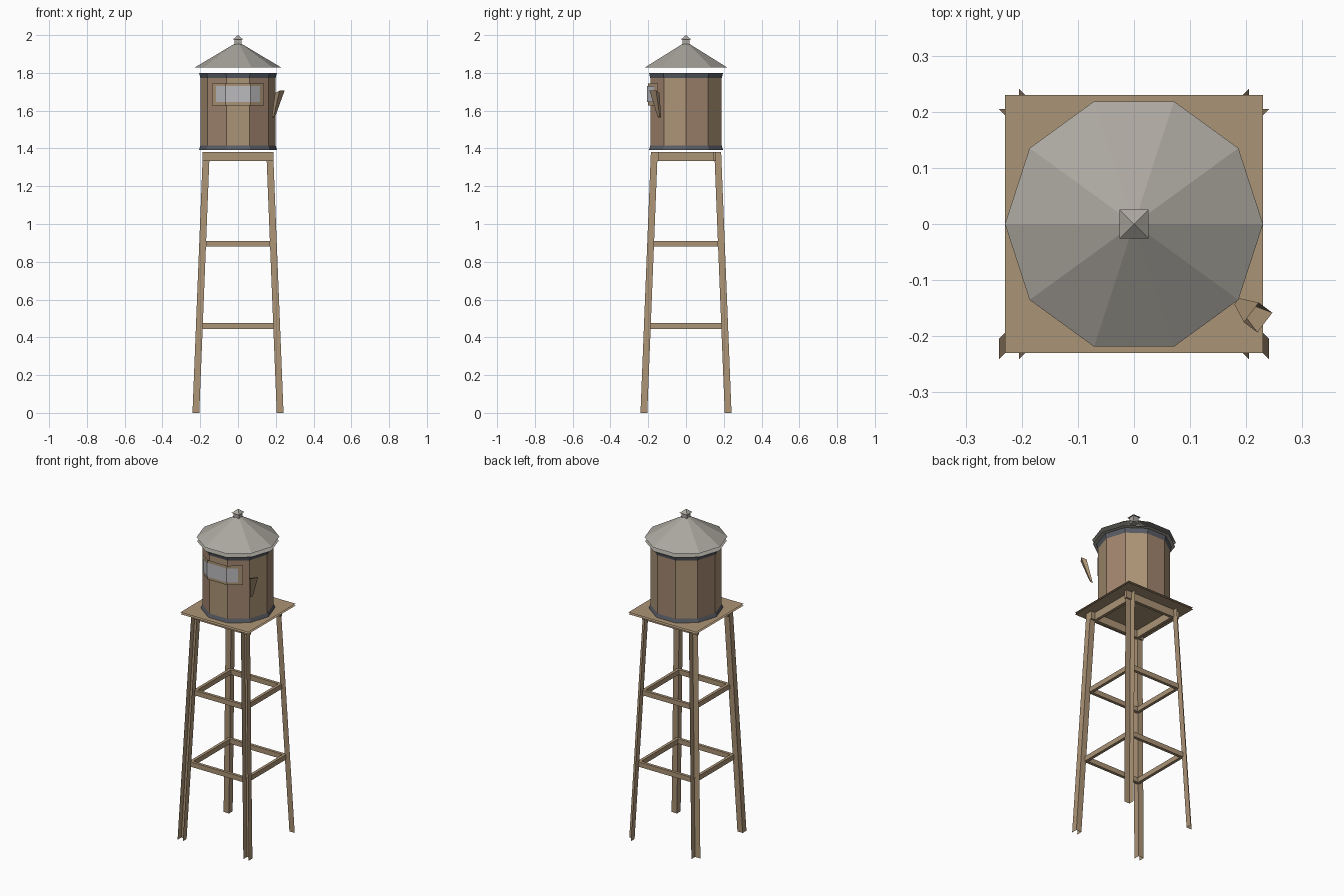
import bpy
from math import cos, sin, radians
from mathutils import Vector

if "Cube" in bpy.data.objects:
    bpy.data.objects.remove(bpy.data.objects["Cube"])


def material(name, rgb):
    m = bpy.data.materials.new(name)
    m.use_nodes = True
    m.diffuse_color = (*rgb, 1)
    m.node_tree.nodes["Principled BSDF"].inputs["Base Color"].default_value = (*rgb, 1)
    return m


wood = material("tan wood", (0.41, 0.295, 0.18))
stave = material("reddish wood", (0.36, 0.235, 0.16))
metal = material("roof grey", (0.41, 0.39, 0.35))
dark = material("dark hoop grey", (0.1, 0.11, 0.13))
pale = material("pale sign grey", (0.5, 0.5, 0.52))

SIDES = 10


def build(name, verts, faces, *mats):
    me = bpy.data.meshes.new(name)
    me.from_pydata(verts, [], faces)
    for m in mats:
        me.materials.append(m)
    ob = bpy.data.objects.new(name, me)
    bpy.context.collection.objects.link(ob)
    return ob


def ring(r, z, n=SIDES, turn=0):
    step = 360 / n
    return [Vector((r * cos(radians(turn + step * i)), r * sin(radians(turn + step * i)), z))
            for i in range(n)]


def loft(name, rings, mat, caps=True):
    """Join rings of equal count into a skin, optionally capped."""
    n = len(rings[0])
    verts = [v for r in rings for v in r]
    faces = [(k * n + i, k * n + (i + 1) % n, (k + 1) * n + (i + 1) % n, (k + 1) * n + i)
             for k in range(len(rings) - 1) for i in range(n)]
    if caps:
        faces += [tuple(reversed(range(n))), tuple(range(len(verts) - n, len(verts)))]
    return build(name, verts, faces, mat)


def cone(name, base, tip, mat):
    n = len(base)
    return build(name, base + [Vector((0, 0, tip))],
                 [(i, (i + 1) % n, n) for i in range(n)], mat)


def box(name, centre, size, mat):
    x, y, z = (s / 2 for s in size)
    rings = [[Vector(centre) + Vector((a * x, b * y, c * z))
              for a, b in ((-1, -1), (1, -1), (1, 1), (-1, 1))] for c in (-1, 1)]
    return loft(name, rings, mat)


# Tank with alternating staves
tank = loft("tank", [ring(0.198, 1.395), ring(0.198, 1.8)], wood, caps=False)
tank.data.materials.append(stave)
for p in tank.data.polygons:
    p.material_index = (p.index + 1) % 2

# Flared hoops at both ends of the tank
loft("bottom_hoop", [ring(0.206, 1.393), ring(0.199, 1.415)], dark, caps=False)
loft("top_hoop", [ring(0.199, 1.772), ring(0.206, 1.8)], dark, caps=False)

# Roof, its flat soffit and the cap on top
cone("roof", ring(0.23, 1.828), 1.965, metal)
build("roof_soffit", ring(0.226, 1.803), [tuple(range(SIDES))], metal)
box("cap_post", (0, 0, 1.96), (0.036, 0.036, 0.04), metal)
cap = ring(0.037, 1.978, 4, 45)
cone("cap_top", cap, 2.0, metal)
build("cap_underside", cap, [(3, 2, 1, 0)], metal)


# Sign wrapped around the front staves
def wrapped_panel(name, r, half, low, high, mat):
    fold_x, fold_y = r * cos(radians(72)), -r * sin(radians(72))
    end_x, end_y = r * cos(radians(36)), -r * sin(radians(36))
    t = (half - fold_x) / (end_x - fold_x)
    y = fold_y + t * (end_y - fold_y)
    path = [(-half, y), (-fold_x, fold_y), (fold_x, fold_y), (half, y)]
    verts = [(px, py, z) for z in (low, high) for px, py in path]
    return build(name, verts, [(i, i + 1, i + 5, i + 4) for i in range(3)], mat)


wrapped_panel("sign_board", 0.211, 0.138, 1.627, 1.745, wood)
wrapped_panel("sign_face", 0.216, 0.117, 1.645, 1.731, pale)

# Raised spout: a tapered trough leaning away from the tank
out = Vector((cos(radians(-37)), sin(radians(-37)), 0))
side = Vector((-out.y, out.x, 0))


def spout_ring(r, z, width, depth):
    c = out * r + Vector((0, 0, z))
    return [c + side * width * a + out * depth * b + Vector((0, 0, depth * b * 0.4))
            for a, b in ((-0.5, -0.5), (-0.5, 0.5), (0.5, 0.5), (0.5, -0.5))]


loft("spout", [spout_ring(0.235, 1.565, 0.014, 0.012),
               spout_ring(0.277, 1.7, 0.044, 0.03)], wood, caps=False)

# Platform: planked deck above a flat underside
HALF, BOARDS = 0.23, 7
rows = [-HALF + 2 * HALF * i / BOARDS for i in range(BOARDS + 1)]
build("platform_deck", [(x, y, 1.392) for y in rows for x in (-HALF, HALF)],
      [(2 * i, 2 * i + 1, 2 * i + 3, 2 * i + 2) for i in range(BOARDS)], wood)
build("platform_underside", [(x, y, 1.381) for x, y in
                             ((-HALF, -HALF), (-HALF, HALF), (HALF, HALF), (HALF, -HALF))],
      [(0, 1, 2, 3)], wood)


# Legs: leaning angle sections
TOP, ARM = 1.38, 0.036


def inner(z):
    return 0.205 - 0.055 * z / TOP


for sx, x_name in ((-1, "right"), (1, "left")):
    for sy, y_name in ((-1, "front"), (1, "back")):
        verts = []
        for z in (0, TOP):
            c = inner(z)
            verts += [(sx * (c + ARM), sy * c, z), (sx * c, sy * c, z),
                      (sx * c, sy * (c + ARM), z), (sx * (c + ARM), sy * (c + ARM), z)]
        faces = [(0, 1, 5, 4), (1, 2, 6, 5)]
        if sy < 0:
            faces.append((3, 0, 4, 7))
        build(f"{y_name}_{x_name}_leg", verts, faces, wood)

# Horizontal braces between the legs at three heights
for level, z, height, extra in (("lower", 0.46, 0.03, 0), ("middle", 0.895, 0.03, 0),
                                ("top", 1.357, 0.046, ARM)):
    c = inner(z)
    for s, end in ((-1, "front"), (1, "back")):
        box(f"{level}_{end}_brace", (0, s * c, z), (2 * (c + extra), 0.018, height), wood)
    for s, end in ((-1, "right"), (1, "left")):
        box(f"{level}_{end}_brace", (s * c, 0, z), (0.018, 2 * c, height), wood)
